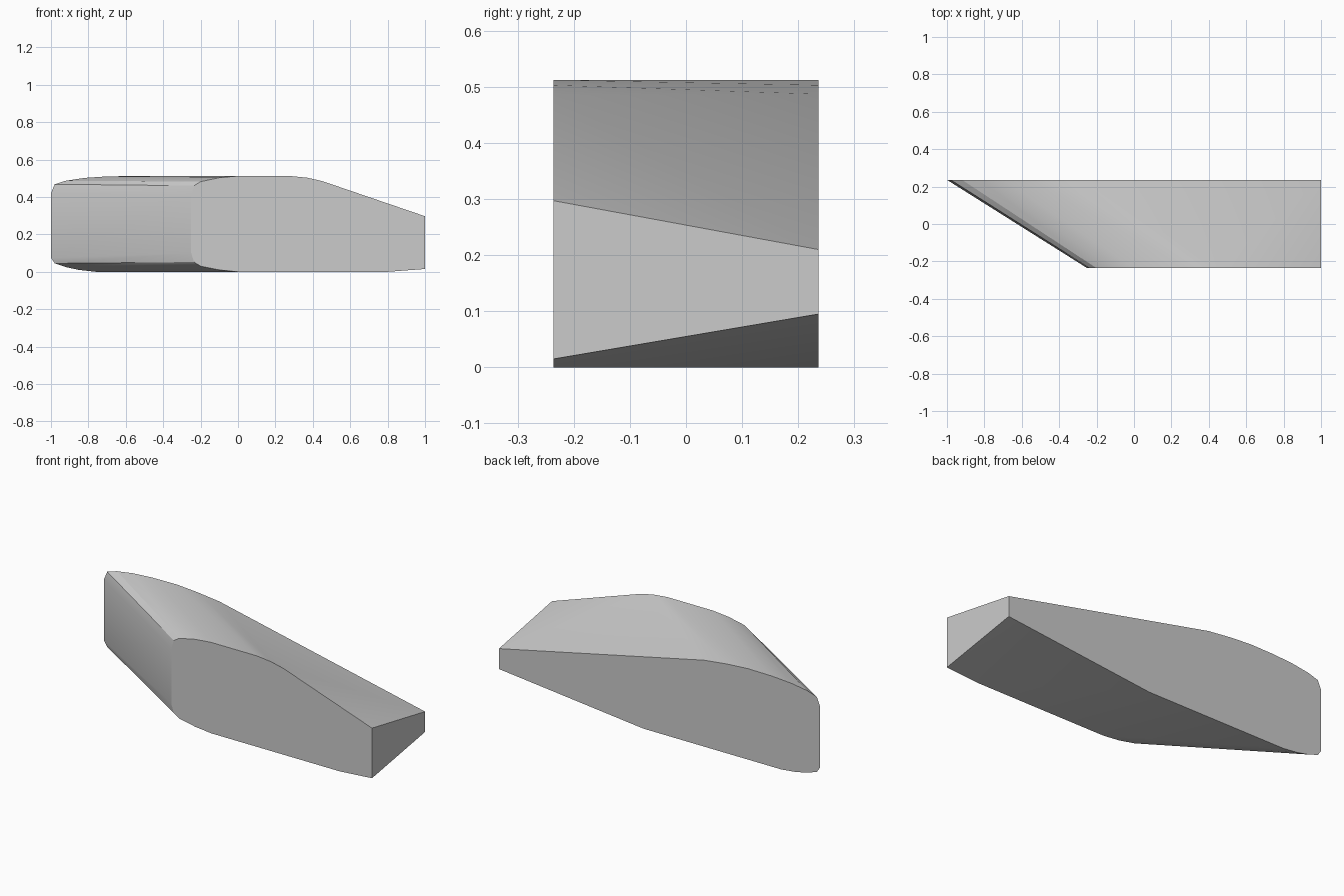
import bpy, bmesh, math

cube = bpy.data.objects.get("Cube")
if cube:
    bpy.data.objects.remove(cube, do_unlink=True)

grey = bpy.data.materials.new("light_grey")
grey.use_nodes = True
grey.diffuse_color = (0.6, 0.6, 0.6, 1)
grey.node_tree.nodes["Principled BSDF"].inputs["Base Color"].default_value = grey.diffuse_color

HALF_WIDTH = 0.236

# Matching end profiles (x, z): tail top, over the nose, back along the bottom
front = [(1, .297), (.45, .485), (.37, .503), (.28, .512), (0, .512), (-.1, .503),
         (-.2, .482), (-.235, .46), (-.25, .41), (-.25, .1), (-.235, .052),
         (-.2, .03), (-.1, .01), (0, 0), (.8, 0), (1, .015)]
back = [(1, .21), (-.28, .487), (-.42, .503), (-.55, .512), (-.7, .51), (-.82, .502),
        (-.92, .487), (-.98, .468), (-1, .42), (-1, .075), (-.98, .045),
        (-.92, .025), (-.85, .01), (-.76, 0), (.1, 0), (1, .095)]


def loft(name, a, b, half, material):
    bm = bmesh.new()
    va = [bm.verts.new((x, -half, z)) for x, z in a]
    vb = [bm.verts.new((x, half, z)) for x, z in b]
    n = len(a)
    # Flat end caps
    bm.faces.new(va)
    bm.faces.new(vb[::-1])
    # Skin, split so that each twisted strip bulges outwards
    for i in range(n):
        j = (i + 1) % n
        if i == n - 1:
            bm.faces.new((va[i], vb[i], vb[j], va[j]))
        elif i < n // 2:
            bm.faces.new((va[i], vb[i], va[j]))
            bm.faces.new((va[j], vb[i], vb[j]))
        else:
            bm.faces.new((va[i], vb[j], va[j]))
            bm.faces.new((va[i], vb[i], vb[j]))
    bmesh.ops.recalc_face_normals(bm, faces=bm.faces)
    mesh = bpy.data.meshes.new(name)
    bm.to_mesh(mesh)
    bm.free()
    mesh.materials.append(material)
    obj = bpy.data.objects.new(name, mesh)
    bpy.context.collection.objects.link(obj)
    return obj


# Swept, tapering block
body = loft("swept_body", front, back, HALF_WIDTH, grey)
bpy.ops.object.select_all(action="DESELECT")
body.select_set(True)
bpy.context.view_layer.objects.active = body
bpy.ops.object.shade_smooth_by_angle(angle=math.radians(30))
